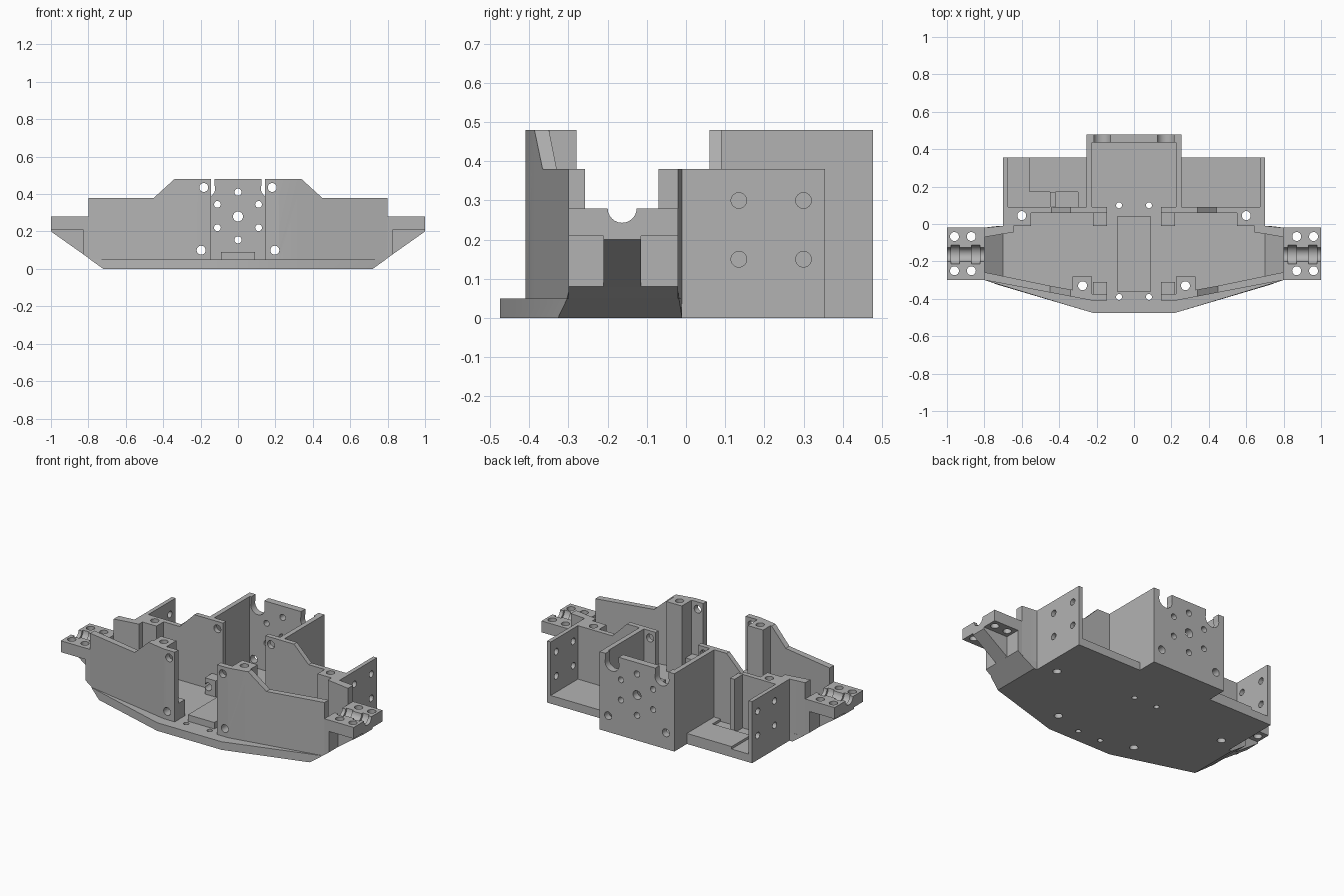
import bpy, bmesh, math
from mathutils import Matrix, Vector

if "Cube" in bpy.data.objects:
    bpy.data.objects.remove(bpy.data.objects["Cube"])

grey = bpy.data.materials.new("plain_grey")
grey.use_nodes = True
GREY = (0.45, 0.45, 0.45, 1)
grey.diffuse_color = GREY
grey.node_tree.nodes["Principled BSDF"].inputs["Base Color"].default_value = GREY


def finish(name, bm):
    bmesh.ops.recalc_face_normals(bm, faces=bm.faces)
    mesh = bpy.data.meshes.new(name)
    bm.to_mesh(mesh)
    bm.free()
    mesh.materials.append(grey)
    obj = bpy.data.objects.new(name, mesh)
    bpy.context.collection.objects.link(obj)
    return obj


def loft(name, rings):
    """Skin a row of closed rings and cap both ends."""
    bm = bmesh.new()
    rows = [[bm.verts.new(p) for p in ring] for ring in rings]
    n = len(rows[0])
    for a, b in zip(rows, rows[1:]):
        for i in range(n):
            j = (i + 1) % n
            bm.faces.new((a[i], a[j], b[j], b[i]))
    bm.faces.new(rows[0])
    bm.faces.new(rows[-1])
    return finish(name, bm)


def box(name, x0, x1, y0, y1, z0, z1):
    return loft(name, [[(x0, y0, z), (x1, y0, z), (x1, y1, z), (x0, y1, z)]
                       for z in (z0, z1)])


def wall(name, s, stations):
    """Wall along x; each station is x, outer y, inner y, bottom, top."""
    return loft(name, [[(s * x, a, lo), (s * x, b, lo), (s * x, b, hi), (s * x, a, hi)]
                       for x, a, b, lo, hi in stations])


def mirror_outline(half, z):
    return [(x, y, z) for x, y in half] + [(-x, y, z) for x, y in reversed(half)]


parts = []
FLOOR = 0.05

# Floor plate with tapered sides, rear bays and centre tail
rear = [(0.7, -0.01), (0.7, 0.355), (0.255, 0.355), (0.255, 0.478)]
bottom = [(0.22, -0.475), (0.72, -0.327), (0.72, -0.01)] + rear
top = [(0.22, -0.475), (0.79, -0.303), (0.79, -0.018)] + rear
parts.append(loft("floor_plate", [mirror_outline(bottom, 0), mirror_outline(top, FLOOR)]))
parts.append(box("centre_pad", -0.09, 0.09, -0.36, 0.04, 0.04, 0.09))

# Rear centre plate
parts.append(box("rear_plate", -0.255, 0.255, 0.435, 0.478, 0, 0.48))

for s, side in ((1, "left"), (-1, "right")):
    def block(name, x0, x1, *rest):
        parts.append(box(side + "_" + name, s * x0, s * x1, *rest))

    # Front wall, kinked in plan and stepped in height
    parts.append(wall(side + "_front_wall", s, [
        (0.145, -0.41, -0.375, 0.02, 0.48),
        (0.22, -0.41, -0.375, 0.02, 0.48),
        (0.34, -0.387, -0.35, 0.02, 0.48),
        (0.45, -0.366, -0.33, 0.02, 0.38),
        (0.74, -0.311, -0.27, 0.02, 0.38),
        (0.8, -0.3, -0.258, 0.065, 0.38)]))

    # Rear hull wall and its outer return
    parts.append(wall(side + "_rear_wall", s, [
        (0.145, 0.06, 0.09, 0.02, 0.48),
        (0.34, 0.06, 0.09, 0.02, 0.48),
        (0.44, 0.06, 0.09, 0.02, 0.38),
        (0.56, 0.06, 0.09, 0.02, 0.38)]))
    parts.append(wall(side + "_rear_return", s, [
        (0.645, -0.045, 0.0, 0.02, 0.38),
        (0.7, -0.053, -0.01, 0.02, 0.38),
        (0.74, -0.06, -0.014, 0.02, 0.38),
        (0.8, -0.07, -0.02, 0.065, 0.38)]))

    # Screw posts and low lugs
    block("rear_post", 0.55, 0.7, -0.01, 0.09, 0.02, 0.38)
    block("front_post", 0.225, 0.33, -0.375, -0.28, 0.02, 0.48)
    block("rear_lug", 0.145, 0.22, -0.01, 0.065, 0.02, 0.15)
    block("front_lug", 0.145, 0.22, -0.405, -0.31, 0.02, 0.15)

    # Bay walls
    block("inner_bay_wall", 0.225, 0.255, 0.06, 0.45, 0.0, 0.48)
    block("outer_bay_wall", 0.675, 0.7, 0.0, 0.355, 0.0, 0.38)

    # Sloping end with its shelf, and the rib below the shelf
    profile = [(0.72, 0), (0.83, 0.08), (0.83, 0.21), (1, 0.21), (1, 0.28),
               (0.8, 0.28), (0.8, 0.13), (0.7, FLOOR), (0.7, 0)]
    parts.append(loft(side + "_end_shelf", [[(s * x, y, z) for x, z in profile]
                                            for y in (-0.3, -0.02)]))
    rib = [(0.82, 0.073), (1, 0.2), (1, 0.22), (0.82, 0.22)]
    parts.append(loft(side + "_end_rib", [[(s * x, y, z) for x, z in rib]
                                          for y in (-0.21, -0.115)]))

# Right bay step and divider
step = [(-0.56, 0.355), (-0.56, 0.17), (-0.3, 0.17), (-0.3, 0.08), (-0.24, 0.08), (-0.24, 0.355)]
parts.append(loft("right_bay_step", [[(x, y, z) for x, y in step] for z in (0.03, 0.065)]))
parts.append(box("right_bay_divider", -0.45, -0.42, 0.08, 0.17, 0.04, 0.38))

# Cutters for all holes, notches and channels
cut = bmesh.new()
ROT = {"x": Matrix.Rotation(math.pi / 2, 4, "Y"),
       "y": Matrix.Rotation(math.pi / 2, 4, "X"), "z": Matrix.Identity(4)}


def drill(axis, centre, r, length):
    bmesh.ops.create_cone(cut, cap_ends=True, segments=24, radius1=r, radius2=r, depth=length,
                          matrix=Matrix.Translation(Vector(centre)) @ ROT[axis])


for z in (0.155, 0.28, 0.41):
    drill("y", (0, 0.46, z), 0.027 if z == 0.28 else 0.019, 0.1)
for s in (1, -1):
    for z in (0.22, 0.345):
        drill("y", (s * 0.11, 0.46, z), 0.018, 0.1)
    drill("y", (s * 0.197, 0, 0.1), 0.024, 1.2)
    drill("y", (s * 0.183, -0.1, 0.435), 0.024, 0.8)
    # Rear plate notches
    drill("y", (s * 0.17, 0.46, 0.43), 0.048, 0.1)
    bmesh.ops.create_cube(cut, size=0.1, matrix=Matrix.Translation((s * 0.17, 0.46, 0.485))
                          @ Matrix.Diagonal((0.9, 1, 1, 1)))
    # Outer bay wall holes
    for y in (0.135, 0.3):
        for z in (0.15, 0.3):
            drill("x", (s * 0.69, y, z), 0.02, 0.1)
    # Vertical screw holes
    for x, y, r in ((0.08, 0.1, 0.016), (0.08, -0.39, 0.016),
                    (0.275, -0.33, 0.024), (0.6, 0.045, 0.024)):
        drill("z", (s * x, y, 0.25), r, 0.8)
    for x in (0.87, 0.96):
        for y in (-0.25, -0.067):
            drill("z", (s * x, y, 0.25), 0.024, 0.2)
    # Axle channel with two wider collars
    drill("x", (s * 0.9, -0.163, 0.28), 0.037, 0.3)
    for x in (0.845, 0.955):
        drill("x", (s * x, -0.163, 0.281), 0.05, 0.045)

cutter = finish("hole_cutter", cut)
cutter.hide_render = True

# Cut the parts that are drilled, then bake the result
for obj in parts:
    mod = obj.modifiers.new("holes", "BOOLEAN")
    mod.operation = "DIFFERENCE"
    mod.solver = "EXACT"
    mod.use_self = True
    mod.object = cutter
graph = bpy.context.evaluated_depsgraph_get()
baked = [bpy.data.meshes.new_from_object(o.evaluated_get(graph)) for o in parts]
for obj, mesh in zip(parts, baked):
    obj.modifiers.clear()
    obj.data = mesh
bpy.data.objects.remove(cutter)

# Smooth the drilled holes, keep edges sharp
bpy.ops.object.select_all(action="DESELECT")
for obj in parts:
    obj.select_set(True)
bpy.context.view_layer.objects.active = parts[0]
bpy.ops.object.shade_smooth_by_angle(angle=math.radians(25))
